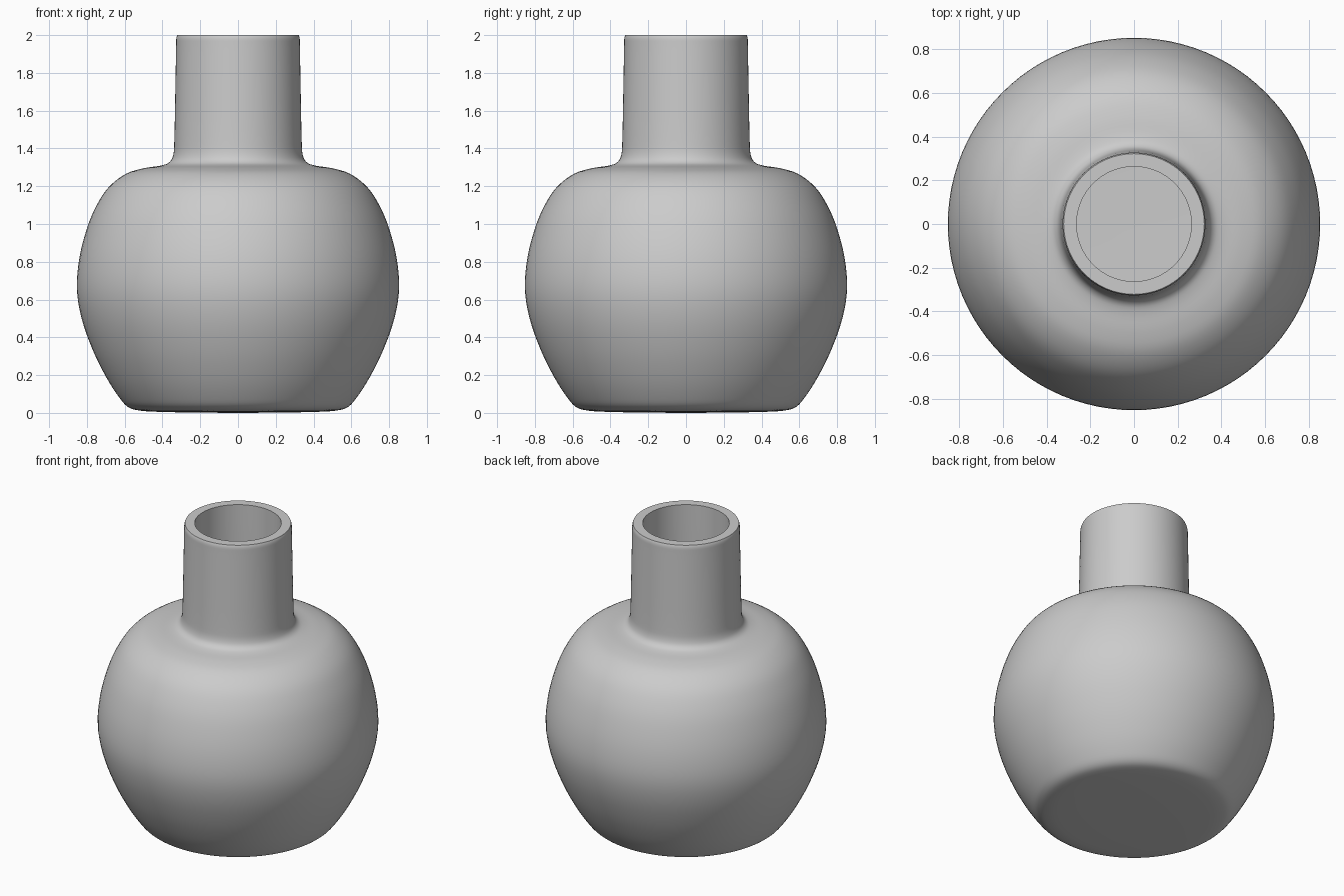
import bpy, bmesh
from mathutils import Vector
from math import tau

if "Cube" in bpy.data.objects:
    bpy.data.objects.remove(bpy.data.objects["Cube"])

WALL = 0.064
SEGMENTS = 96

# Outer silhouette (radius, height), from base centre to rim
OUTER = [(0, 0.0), (0.25, 0.002), (0.43, 0.006), (0.525, 0.013), (0.585, 0.033),
         (0.635, 0.09), (0.70, 0.193), (0.77, 0.335), (0.828, 0.50), (0.853, 0.66),
         (0.838, 0.83), (0.792, 1.0), (0.737, 1.12), (0.675, 1.205), (0.59, 1.267),
         (0.50, 1.295), (0.41, 1.309), (0.365, 1.326), (0.343, 1.365), (0.337, 1.45),
         (0.332, 1.70), (0.328, 1.93), (0.327, 1.98), (0.322, 2.0)]


def smooth_curve(points, steps=4):
    """Catmull-Rom curve through the points."""
    p = [Vector(q) for q in points]
    p = [2 * p[0] - p[1]] + p + [2 * p[-1] - p[-2]]
    out = []
    for a, b, c, d in zip(p, p[1:], p[2:], p[3:]):
        for i in range(steps):
            t = i / steps
            out.append(0.5 * (2 * b + (c - a) * t + (2 * a - 5 * b + 4 * c - d) * t ** 2
                              + (3 * b - a - 3 * c + d) * t ** 3))
    return out + [p[-2]]


def inset_curve(curve, dist):
    """Offset the silhouette inwards to give the hollow interior."""
    out = []
    for i, q in enumerate(curve):
        t = (curve[min(i + 1, len(curve) - 1)] - curve[max(i - 1, 0)]).normalized()
        out.append(q + Vector((-t.y, t.x)) * dist)
    out[0].x = 0
    return out


# Closed wall section: outside up, over the flat rim, inside down
outer = smooth_curve(OUTER)
inner = [q for q in inset_curve(outer, WALL) if q.y < 1.9]
section = outer + [Vector((0.263, 2.0))] + inner[::-1]

# Lathe the section around z
bm = bmesh.new()
verts = [bm.verts.new((q.x, 0, q.y)) for q in section]
edges = [bm.edges.new(pair) for pair in zip(verts, verts[1:])]
bmesh.ops.spin(bm, geom=verts + edges, cent=(0, 0, 0), axis=(0, 0, 1),
               angle=tau, steps=SEGMENTS, use_merge=False)
bmesh.ops.remove_doubles(bm, verts=bm.verts, dist=0.0002)
bmesh.ops.recalc_face_normals(bm, faces=bm.faces)

mesh = bpy.data.meshes.new("vase")
bm.to_mesh(mesh)
bm.free()
vase = bpy.data.objects.new("vase", mesh)
bpy.context.collection.objects.link(vase)
bpy.context.view_layer.objects.active = vase
vase.select_set(True)
bpy.ops.object.shade_smooth_by_angle(angle=0.8)
